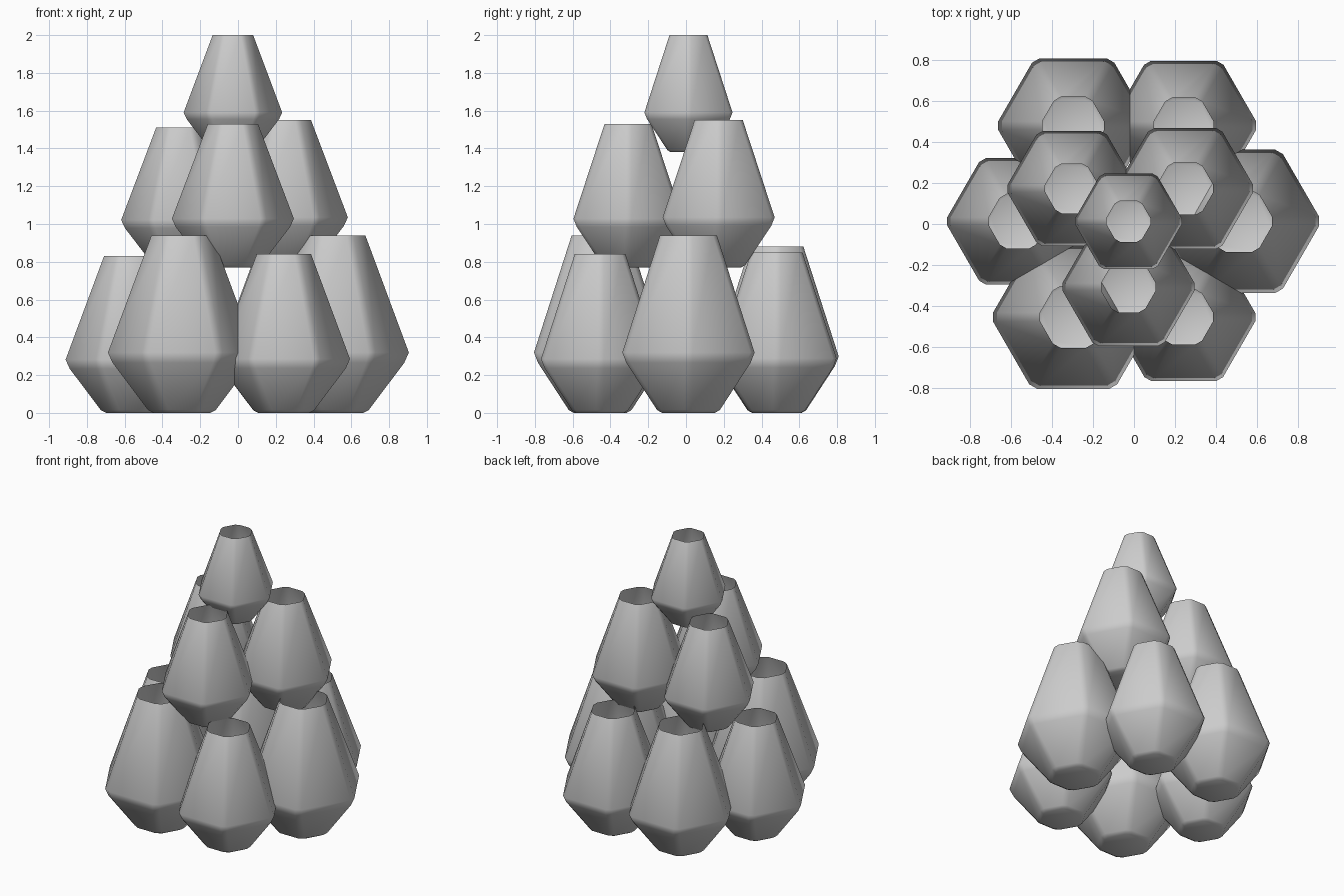
import bpy, bmesh, math
from mathutils import Vector

if "Cube" in bpy.data.objects:
    bpy.data.objects.remove(bpy.data.objects["Cube"])

# Pot profile as fractions of pot height: (corner radius, z)
PROFILE = [(0.172, 0.0), (0.204, 0.016), (0.404, 0.282), (0.430, 0.340), (0.185, 1.0)]
CHAMFER = 0.027  # corner chamfer, fraction of height


def hex_ring(radius):
    """Hexagon with chamfered corners, two points per corner."""
    corners = [Vector((math.cos(math.radians(60 * k)), math.sin(math.radians(60 * k)))) * radius
               for k in range(6)]
    pts = []
    for k, c in enumerate(corners):
        before = (corners[k - 1] - c).normalized()
        after = (corners[(k + 1) % 6] - c).normalized()
        pts += [c + before * CHAMFER, c + after * CHAMFER]
    return pts


def pot(name, x, y, z, height, girth=1.0):
    """Open-topped hexagonal pot with a closed base, shaded smooth."""
    bm = bmesh.new()
    s = height * girth
    rings = [[bm.verts.new((p.x * s, p.y * s, h * height)) for p in hex_ring(r)]
             for r, h in PROFILE]
    n = len(rings[0])
    for low, high in zip(rings, rings[1:]):
        for i in range(n):
            j = (i + 1) % n
            bm.faces.new((low[i], low[j], high[j], high[i]))
    bm.faces.new(list(reversed(rings[0])))
    mesh = bpy.data.meshes.new(name)
    bm.to_mesh(mesh)
    bm.free()
    mesh.shade_smooth()
    ob = bpy.data.objects.new(name, mesh)
    ob.location = (x, y, z)
    bpy.context.collection.objects.link(ob)


CX, CY = -0.027, 0.013  # stack axis


def tier(name, radius, start, step, pots, girth=1.0):
    for i, (z, height) in enumerate(pots):
        a = math.radians(start + step * i)
        pot(f"{name}_pot_{i + 1}", CX + radius * math.cos(a), CY + radius * math.sin(a),
            z, height, girth)


# Bottom ring of six, from the right going counter-clockwise
tier("lower", 0.54, 0, 60, [(0, h) for h in (0.94, 0.85, 0.88, 0.83, 0.94, 0.84)])
# Middle ring of three
tier("middle", 0.32, 30, 120, [(0.77, 0.78), (0.77, 0.74), (0.77, 0.76)], 1.02)
# Single pot on top
pot("top_pot", CX, CY, 1.38, 0.62, 1.01)
